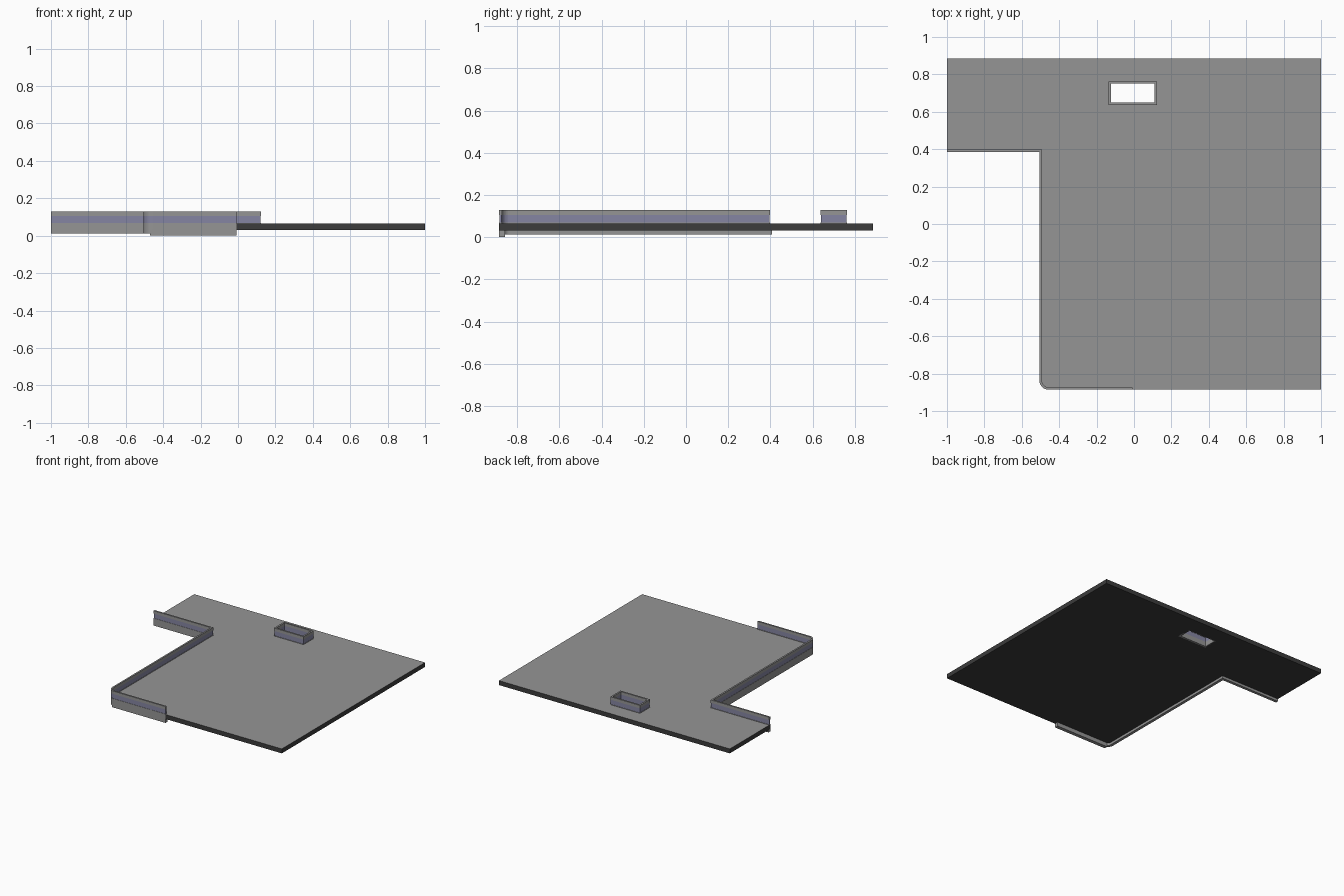
import bpy, bmesh, math
from mathutils import Vector

cube = bpy.data.objects.get("Cube")
if cube:
    bpy.data.objects.remove(cube, do_unlink=True)


def material(name, rgb):
    m = bpy.data.materials.new(name)
    m.use_nodes = True
    m.diffuse_color = (*rgb, 1)
    m.node_tree.nodes["Principled BSDF"].inputs["Base Color"].default_value = (*rgb, 1)
    return m


GREY = material("concrete grey", (0.30, 0.30, 0.30))
DARK = material("dark grey", (0.045, 0.045, 0.045))
BLUE = material("blue grey panel", (0.235, 0.235, 0.36))


def finish(bm, name, mats):
    bmesh.ops.recalc_face_normals(bm, faces=bm.faces)
    mesh = bpy.data.meshes.new(name)
    bm.to_mesh(mesh)
    bm.free()
    for m in mats:
        mesh.materials.append(m)
    ob = bpy.data.objects.new(name, mesh)
    bpy.context.collection.objects.link(ob)
    return ob


def offset(path, d, closed=False):
    """Shift a plan path to its left by d with mitred corners."""
    pts = [Vector(p) for p in path]
    n, out = len(pts), []
    for i, p in enumerate(pts):
        dirs = []
        if closed or i > 0:
            dirs.append((p - pts[i - 1]).normalized())
        if closed or i < n - 1:
            dirs.append((pts[(i + 1) % n] - p).normalized())
        normals = [Vector((-v.y, v.x)) for v in dirs]
        m = sum(normals, Vector((0, 0))).normalized()
        out.append(p + m * d / m.dot(normals[0]))
    return out


def strip(name, path, d0, d1, z0, z1, mat, closed=False):
    """Sweep a rectangular section along a plan path."""
    bm = bmesh.new()
    a, b = offset(path, d0, closed), offset(path, d1, closed)
    rings = [[bm.verts.new((q.x, q.y, z)) for q, z in ((p, z0), (p, z1), (r, z1), (r, z0))]
             for p, r in zip(a, b)]
    n = len(rings)
    for i in range(n if closed else n - 1):
        r, s = rings[i], rings[(i + 1) % n]
        for k in range(4):
            bm.faces.new((r[k], r[(k + 1) % 4], s[(k + 1) % 4], s[k]))
    if not closed:
        bm.faces.new(rings[0])
        bm.faces.new(rings[-1])
    return finish(bm, name, [mat])


# Plan lines: the parapet's outer face with its rounded front corner
Y, X, R = 0.886, -0.506, 0.05
Z0, Z1, TOP = 0.031, 0.066, 0.128
corner = [(X + R - R * math.cos(t), -Y + R - R * math.sin(t))
          for t in (i * math.pi / 16 for i in range(9))]
edge = [(-1, 0.385), (X, 0.385)] + corner + [(-0.008, -Y)]
hole = [(-0.122, 0.65), (-0.122, 0.75), (0.109, 0.75), (0.109, 0.65)]

# Slab: L-shaped plate with a rectangular opening, grey on top only
bm = bmesh.new()
outline = [tuple(p) for p in offset(edge, 0.006)] + [(-0.008, -Y), (1, -Y), (1, Y), (-1, Y)]
edges = []
for loop in (outline, [tuple(p) for p in offset(hole, 0.006, True)]):
    vs = [bm.verts.new((x, y, Z0)) for x, y in loop]
    edges += [bm.edges.new((vs[i - 1], vs[i])) for i in range(len(vs))]
bmesh.ops.triangle_fill(bm, use_beauty=True, use_dissolve=False, edges=edges)
ext = bmesh.ops.extrude_face_region(bm, geom=bm.faces[:], use_keep_orig=True)
bmesh.ops.translate(bm, vec=(0, 0, Z1 - Z0),
                    verts=[g for g in ext["geom"] if isinstance(g, bmesh.types.BMVert)])
slab = finish(bm, "roof_slab", [GREY, DARK])
for p in slab.data.polygons:
    p.material_index = 0 if p.normal.z > 0.5 else 1

# Parapet and opening curb: base, recessed panel band and top rail
W = 0.013
for name, path, closed, base in (("parapet", edge, False, 0.012), ("curb", hole, True, Z0)):
    strip(name + "_base", path, 0, W, base, Z1 + 0.003, GREY, closed)
    strip(name + "_panel", path, 0.002, W - 0.002, Z1 + 0.002, 0.106, BLUE, closed)
    strip(name + "_rail", path, 0, W, 0.105, TOP, GREY, closed)

# Lips under the slab edge, deeper along the front
strip("edge_lip", edge, 0.001, 0.022, 0.012, Z0 + 0.001, GREY)
strip("front_lip", [(X + R - 0.014, -Y), (-0.008, -Y)], 0, 0.028, 0, Z0 + 0.001, GREY)
